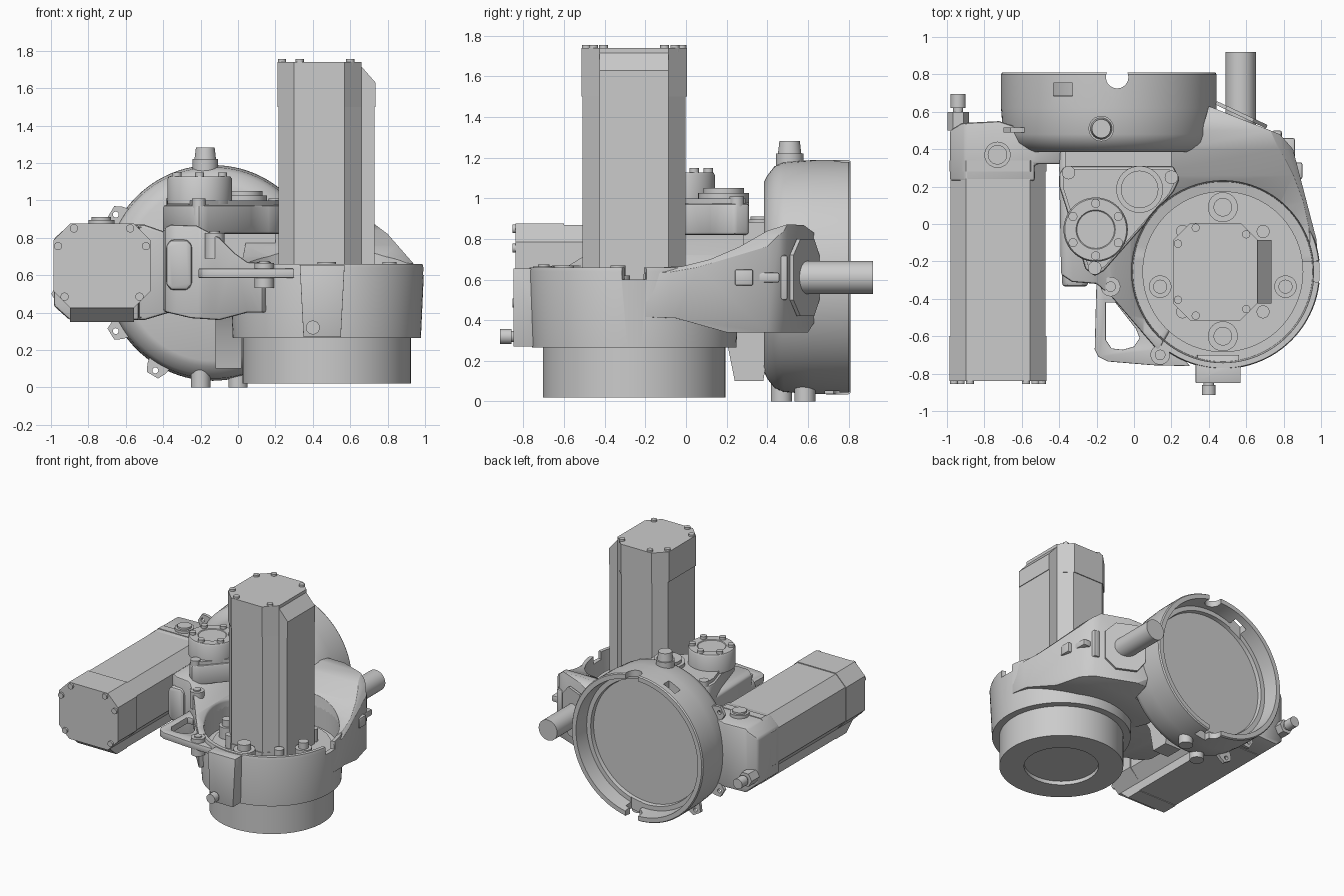
import bpy, bmesh, math
from mathutils import Vector, Matrix

if "Cube" in bpy.data.objects:
    bpy.data.objects.remove(bpy.data.objects["Cube"])

AX = {'x': lambda u, v, w: Vector((w, u, v)),
      'y': lambda u, v, w: Vector((u, w, v)),
      'z': lambda u, v, w: Vector((u, v, w))}

def smooth(ob):
    ob.data.shade_smooth()
    ob.data.set_sharp_from_angle(angle=math.radians(32))

def finish(name, bm):
    bmesh.ops.recalc_face_normals(bm, faces=bm.faces[:])
    me = bpy.data.meshes.new(name)
    bm.to_mesh(me)
    bm.free()
    ob = bpy.data.objects.new(name, me)
    bpy.context.collection.objects.link(ob)
    smooth(ob)
    return ob

def prism(name, pts, a, b, axis='z'):
    """Extrude a closed 2D outline along an axis from a to b."""
    bm = bmesh.new()
    lo = [bm.verts.new(AX[axis](u, v, a)) for u, v in pts]
    hi = [bm.verts.new(AX[axis](u, v, b)) for u, v in pts]
    n = len(pts)
    bm.faces.new(lo)
    bm.faces.new(hi[::-1])
    for i in range(n):
        bm.faces.new((lo[i], lo[(i + 1) % n], hi[(i + 1) % n], hi[i]))
    return finish(name, bm)

def box(name, x0, x1, y0, y1, z0, z1):
    return prism(name, [(x0, y0), (x1, y0), (x1, y1), (x0, y1)], z0, z1)

def lathe(name, prof, u, v, axis='z', n=64):
    """Revolve (radius, height) points about an axis line through (u, v)."""
    bm = bmesh.new()
    rings = []
    for r, w in prof:
        k = n if r > 0 else 1
        rings.append([bm.verts.new(AX[axis](u + r * math.cos(2 * math.pi * i / n),
                                            v + r * math.sin(2 * math.pi * i / n), w)) for i in range(k)])
    for A, B in zip(rings, rings[1:]):
        for i in range(n):
            q = [A[i % len(A)], A[(i + 1) % len(A)], B[(i + 1) % len(B)], B[i % len(B)]]
            bm.faces.new(list(dict.fromkeys(q)))
    return finish(name, bm)

def cyl(name, u, v, r, a, b, axis='z', n=32, r2=None):
    return lathe(name, [(0, a), (r, a), (r if r2 is None else r2, b), (0, b)], u, v, axis, n)

def bake(ob):
    dg = bpy.context.evaluated_depsgraph_get()
    ob.data = bpy.data.meshes.new_from_object(ob.evaluated_get(dg))
    ob.modifiers.clear()
    smooth(ob)

def boolean(ob, tool, op='DIFFERENCE'):
    m = ob.modifiers.new('bool', 'BOOLEAN')
    m.operation, m.object, m.solver = op, tool, 'EXACT'
    bake(ob)
    bpy.data.objects.remove(tool)
    return ob

def bevel(ob, w=0.015):
    m = ob.modifiers.new('bevel', 'BEVEL')
    m.width, m.segments, m.limit_method, m.angle_limit = w, 2, 'ANGLE', math.radians(35)
    bake(ob)
    return ob

CX, CY = 0.475, -0.255      # base axis
DX, DZ = -0.135, 0.612      # drum axis
bore = lambda: cyl('bore_cutter', CX, CY, 0.487, 0.5, 2, n=64)

# base: lower drum and open cup
base = lathe('base_cup', [(0, .05), (.27, .05), (.27, .02), (.45, .02), (.45, .265), (.503, .265), (.52, .64),
                          (.515, .66), (.487, .66), (.48, .48), (.43, .48), (.43, .53), (0, .53)], CX, CY, n=96)
boolean(base, cyl('rim_cutter', CX + .52, CY, .06, .6, .8))
bevel(boolean(prism('base_front_boss', [(.35, .27), (.55, .27), (.57, .655), (.33, .655)], -.85, -.70, 'y'), bore()), .012)
cyl('base_fitting', .40, .32, .037, -.915, -.86, 'y')
cyl('base_fitting_collar', .40, .32, .028, -.88, -.80, 'y')

# motor mounting bosses and bolts inside the cup
for dx, dy, r in ((0, .345, .08), (0, -.345, .08), (-.335, -.08, .06), (.335, -.08, .06)):
    cyl('motor_mount_boss', CX + dx, CY + dy, r, .5, .62)
    cyl('motor_mount_bolt', CX + dx, CY + dy, r * .62, .6, .67)
for sx in (-1, 1):
    for sy in (-1, 1):
        cyl('motor_corner_bolt', CX + sx * .215, CY + sy * .215, .035, .5, .63, n=16)

# one servo motor, built along local z and placed by a matrix
def motor(name, length, mat):
    def octagon(k):
        return [(-.26 * k, -.17), (-.17, -.26 * k), (.10, -.26 * k), (.19, -.17),
                (.19, .17), (.10, .26 * k), (-.17, .26 * k), (-.26 * k, .17)]
    cap = length - .25
    parts = [prism(name + '_body', octagon(.975), 0, cap + .01),
             prism(name + '_end_cap', octagon(1.0), cap, length - .01),
             prism(name + '_foot', octagon(1.0), 0, .06),
             prism(name + '_cable_box', [(.15, 0), (.26, 0), (.26, cap), (.265, cap),
                                         (.265, length - .12), (.17, length - .012), (.15, length - .012)],
                   -.17, .17, 'y')]
    for x, y in ((-.235, .15), (-.235, -.15), (-.14, .235), (-.14, -.235), (.13, .2), (.13, -.2)):
        parts.append(cyl(name + '_end_bolt', x, y, .022, length - .03, length + .005, n=16))
    for p in parts:
        p.data.transform(mat)

motor('upright_motor', 1.23, Matrix.Translation((CX - .005, CY, .52)))
turn = Matrix(((0, 1, 0), (0, 0, -1), (-1, 0, 0))).to_4x4()
motor('side_motor', 1.19, Matrix.Translation((-.727, .34, .615)) @ turn)

# arm casting sweeping from the cup up to the cable outlet
arm = prism('arm_casting', [(.0, -.2), (.985, -.2), (.975, -.08), (.85, .4), (.78, .48), (.40, .63), (.34, .42), (.05, .4)], .2, 1)
boolean(arm, prism('arm_side_profile', [(-.3, .42), (-.3, .655), (-.02, .665), (.12, .70), (.26, .76), (.4, .84), (.5, .872),
                                        (.58, .868), (.63, .83), (.645, .78), (.645, .41), (.6, .34), (.2, .34), (-.05, .41)],
                   -.2, 1.2, 'x'), 'INTERSECT')
boolean(arm, prism('arm_front_profile', [(-.1, .3), (1, .3), (1, .62), (.94, .66), (.80, .82), (.72, .88), (-.1, .88)],
                   -.5, .8, 'y'), 'INTERSECT')
bevel(boolean(arm, bore()), .012)

# rib under the arm beside the drum
prism('under_rib', [(.12, .42), (.2, .3), (.24, .1), (.38, .1), (.42, .34), (.46, .42)], -.12, .02, 'x')

# cable outlet pipe, flange and side bracket
cyl('outlet_pipe', .57, .61, .081, .45, .92, 'y', n=48)
flange = [(.44, .50), (.50, .42), (.66, .42), (.74, .50), (.74, .72), (.66, .80), (.50, .80), (.44, .72)]
prism('outlet_flange', flange, 0, .02, 'y').data.transform(
    Matrix.Translation((.57, .575, 0)) @ Matrix.Rotation(-.44, 4, 'Z') @ Matrix.Translation((-.59, 0, 0)))
for n, dims in (('side_bracket_plate', (.74, .79, .42, .50, .50, .72)), ('side_bracket_bar', (.78, .86, .30, .46, .585, .635)),
                ('side_bracket_tip', (.82, .90, .24, .33, .57, .65))):
    bevel(box(n, *dims), .01)

# centre casting between cup, drum and side motor
mid = prism('centre_casting', [(-.39, .44), (-.40, .3), (-.39, -.27), (-.33, -.31), (-.2, -.32), (-.12, -.39),
                               (.13, -.68), (.4, -.2), (.4, .44)], .2, 1)
boolean(mid, prism('centre_profile', [(-.42, .41), (-.42, .84), (-.36, .87), (-.22, .865), (-.1, .80), (-.02, .72), (.05, .67),
                                      (.5, .66), (.5, .40), (.05, .40), (-.1, .36), (-.25, .37)], -1, 1, 'y'), 'INTERSECT')
bevel(boolean(mid, bore()), .015)
pad = prism('centre_front_pad', [(-.385, .55), (-.36, .52), (-.27, .52), (-.245, .55), (-.245, .76), (-.27, .79),
                                 (-.36, .79), (-.385, .76)], -.335, -.2, 'y')
bevel(pad, .02)
tri = [(-.37, .31), (-.40, .27), (-.40, .2), (-.26, -.24), (-.21, -.28), (-.16, -.25), (.21, .17), (.245, .24), (.21, .31)]
top = boolean(prism('gear_cover', tri, .82, .975), bore())
bevel(top, .015)
small = [(-.09 + (x + .09) * .93, .08 + (y - .08) * .93) for x, y in tri]
boolean(prism('gear_cover_plate', small, .96, 1.0), bore())
prism('casting_to_drum', [(-.37, .28), (.2, .28), (.2, .42), (-.37, .42)], .4, .88)

# gear caps and cover bolts
lathe('large_gear_cap', [(0, .98), (.172, .98), (.172, 1.115), (.165, 1.127), (.105, 1.127), (.10, 1.122), (0, 1.122)], -.205, -.03)
for i in range(6):
    a = math.radians(30 + 60 * i)
    cyl('cap_bolt', -.205 + .14 * math.cos(a), -.03 + .14 * math.sin(a), .024, 1.11, 1.148, n=16)
lathe('small_gear_cap', [(0, .98), (.125, .98), (.125, 1.025), (.1, 1.025), (.1, 1.05), (0, 1.05)], .03, .185)
for x, y in ((-.35, .275), (.2, .25), (-.21, -.235)):
    cyl('cover_bolt', x, y, .036, .92, 1.01, n=20)

# flat guard handle on the left of the cup
guard = prism('guard_handle', [(-.2, -.28), (-.21, -.67), (-.19, -.71), (-.14, -.735), (.1, -.755), (.3, -.76), (.16, -.6), (-.05, -.3)],
              .585, .635)
boolean(guard, prism('guard_hole', [(-.15, -.42), (-.15, -.62), (-.12, -.665), (-.06, -.672), (0, -.655), (.03, -.61),
                                    (.01, -.56), (-.1, -.42)], .5, .7))
bevel(boolean(guard, bore()), .01)
for x, y, z in ((.14, -.70, .53), (-.125, -.335, .69)):
    cyl('guard_bolt_boss', x, y, .052, z, z + .135)
    cyl('guard_bolt', x, y, .028, z + .12, z + .145)

# large output drum facing the back
drum = lathe('output_drum', [(0, .385), (.47, .385), (.50, .40), (.545, .435), (.565, .48), (.576, .62), (.577, .80), (.57, .81),
                             (.535, .81), (.525, .69), (.49, .69), (.485, .66), (0, .66)], DX, DZ, 'y', 96)
boolean(drum, cyl('rim_notch', -.09, .785, .06, -.1, 1.4))
for x, y, z in ((-.38, .72, 1.1), (-.05, .72, 0)):
    boolean(drum, box('drum_slot', x - .05, x + .05, y - .035, y + .035, z - .15, z + .15))
cyl('drum_top_fitting', -.175, .51, .068, 1.12, 1.22)
cyl('drum_top_plug', -.175, .51, .06, 1.2, 1.283, r2=.05)
for x, y in ((-.2, .47), (0, .585)):
    cyl('drum_foot', x, y, .052, 0, .14)

# eyelet lugs around the drum
for deg in (149, 211, 239.5):
    a, r = math.radians(deg), .605
    loc = [(.4, -.1), (r - .01, -.055), (r + .03, -.035), (r + .03, .035), (r - .01, .055), (.4, .1)]
    pts = [(DX + u * math.cos(a) - v * math.sin(a), DZ + u * math.sin(a) + v * math.cos(a)) for u, v in loc]
    lug = prism('drum_lug', pts, .49, .515, 'y')
    boolean(lug, cyl('lug_hole', DX + r * math.cos(a), DZ + r * math.sin(a), .016, .4, .6, 'y', 16))

# gearbox housing joining side motor to drum
house = prism('side_gearbox', [(-.985, .23), (-.53, .23), (-.53, .32), (-.36, .32), (-.36, .46), (-.6, .51), (-.72, .55),
                               (-.92, .54), (-.985, .50)], .2, 1)
boolean(house, prism('gearbox_profile', [(-.99, .44), (-.9, .36), (-.5, .36), (-.3, .42), (-.3, .80), (-.5, .87), (-.9, .87), (-.99, .79)],
                     0, 1, 'y'), 'INTERSECT')
bevel(house, .015)
cyl('gearbox_cap', -.73, .37, .07, .84, .895)
cyl('gearbox_cap_top', -.73, .37, .052, .88, .91)
cyl('connector_base', -.94, .50, .058, .50, .60, 'y', n=6)
cyl('connector_neck', -.94, .50, .027, .59, .64, 'y')
cyl('connector_plug', -.94, .50, .04, .62, .695, 'y')
